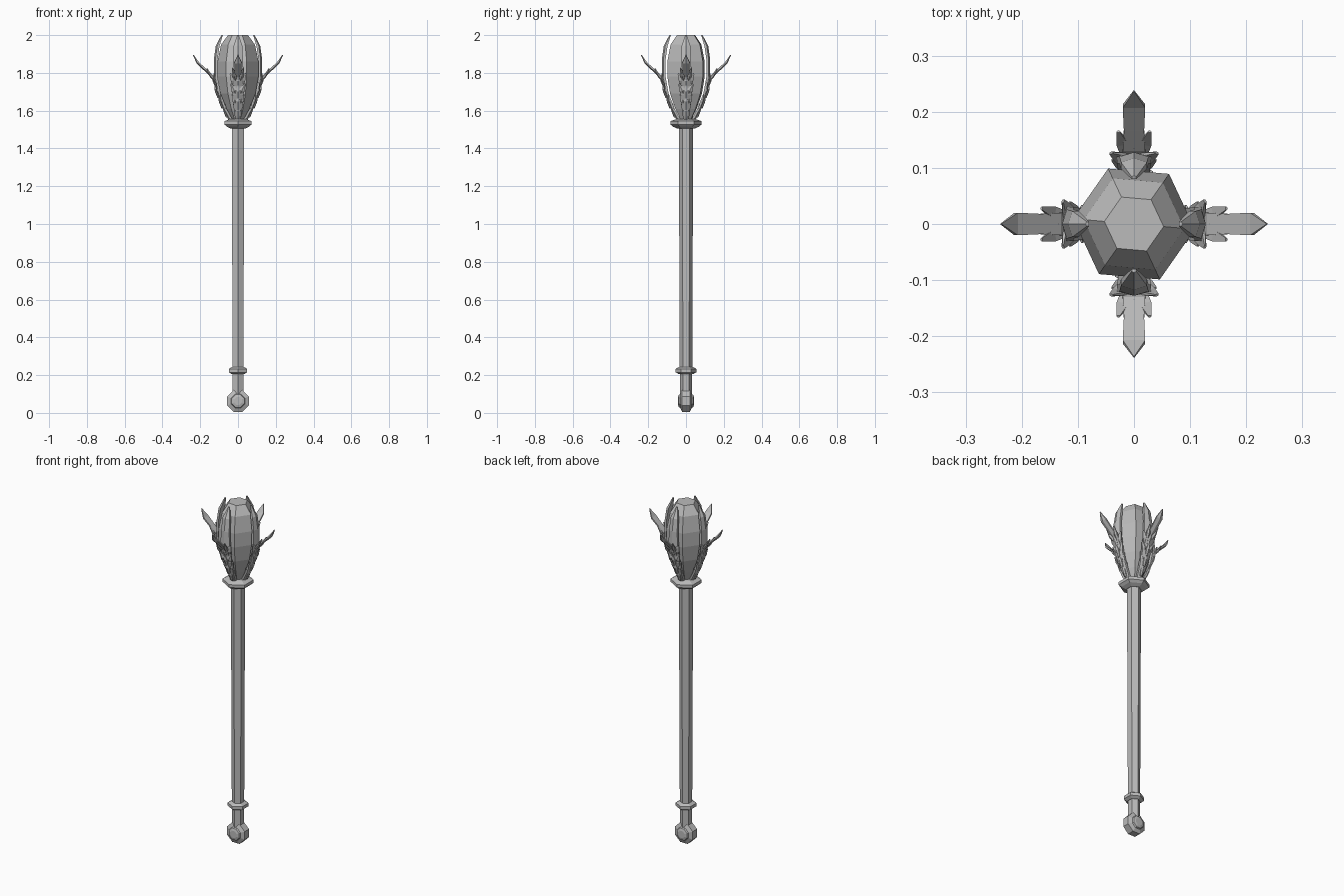
import bpy, bmesh, math
from mathutils import Vector, Matrix

cube = bpy.data.objects.get("Cube")
if cube:
    bpy.data.objects.remove(cube)

steel = bpy.data.materials.new("grey_steel")
steel.use_nodes = True
steel.diffuse_color = (0.5, 0.5, 0.5, 1)
steel.node_tree.nodes["Principled BSDF"].inputs["Base Color"].default_value = (0.5, 0.5, 0.5, 1)


def make_object(name, bm):
    bmesh.ops.recalc_face_normals(bm, faces=bm.faces)
    mesh = bpy.data.meshes.new(name)
    bm.to_mesh(mesh)
    bm.free()
    mesh.materials.append(steel)
    obj = bpy.data.objects.new(name, mesh)
    bpy.context.collection.objects.link(obj)
    return obj


def skin(bm, rings):
    """Bridge equal rings of points into a closed solid."""
    rows = [[bm.verts.new(p) for p in ring] for ring in rings]
    n = len(rows[0])
    for a, b in zip(rows, rows[1:]):
        for i in range(n):
            j = (i + 1) % n
            bm.faces.new((a[i], a[j], b[j], b[i]))
    bm.faces.new(rows[0])
    bm.faces.new(rows[-1])


def lathe(name, profile, sides=6, turn=90):
    bm = bmesh.new()
    angles = [math.radians(turn + 360 * i / sides) for i in range(sides)]
    skin(bm, [[(r * math.cos(a), r * math.sin(a), z) for a in angles]
              for r, z in profile])
    return make_object(name, bm)


def leaf(bm, path, thick):
    """Ridged blade along points of (outward, sideways, height, half width)."""
    pts = [Vector(p[:3]) for p in path]
    rings = []
    for i, p in enumerate(pts):
        t = pts[min(i + 1, len(pts) - 1)] - pts[max(i - 1, 0)]
        out = Vector((t.z, 0, -t.x)).normalized()
        side = out.cross(t).normalized()
        w = path[i][3]
        d = thick * (0.35 if i == len(pts) - 1 else 1)
        rings.append([p + side * (w * u) + out * (d * v) for u, v in
                      ((-1, 0), (-1, 0.6), (0, 1), (1, 0.6), (1, 0))])
    skin(bm, rings)


# Handle, collars and bulb
lathe("shaft", [(0.032, 0.09), (0.033, 0.22), (0.038, 1.53)])
lathe("lower_ring", [(0.038, 0.205), (0.055, 0.215), (0.055, 0.233), (0.038, 0.243)])
lathe("upper_collar", [(0.045, 1.505), (0.068, 1.515), (0.083, 1.527),
                       (0.083, 1.544), (0.05, 1.556)])
lathe("bulb", [(0.03, 1.55), (0.062, 1.61), (0.093, 1.69), (0.109, 1.78),
               (0.109, 1.86), (0.09, 1.95), (0.053, 2.0)], turn=-5)

# Pommel with a raised disc on its front and back
pommel = lathe("pommel", [(0.022, -0.042), (0.036, -0.038), (0.04, -0.03),
                          (0.062, -0.02), (0.062, 0.02), (0.04, 0.03),
                          (0.036, 0.038), (0.022, 0.042)], sides=8, turn=22.5)
pommel.data.transform(Matrix.Translation((0, 0, 0.063)) @ Matrix.Rotation(math.pi / 2, 4, 'X'))

# Four flanges, each a tall blade, an outward spike and overlapping scales
scales = [(0.044, 1.575, 0.012, 0.017), (0.068, 1.625, 0.017, 0.022),
          (0.089, 1.68, 0.02, 0.028), (0.101, 1.735, 0.022, 0.031)]
for k, name in enumerate(("left", "back", "right", "front")):
    spin = Matrix.Rotation(k * math.pi / 2, 4, 'Z')

    bm = bmesh.new()
    leaf(bm, [(0.03, 0, 1.555, 0.014), (0.06, 0, 1.61, 0.022), (0.092, 0, 1.69, 0.028),
              (0.108, 0, 1.78, 0.03), (0.108, 0, 1.87, 0.026), (0.098, 0, 1.94, 0.023),
              (0.08, 0, 2.0, 0.004)], 0.02)
    make_object(name + "_blade", bm).data.transform(spin)

    bm = bmesh.new()
    leaf(bm, [(0.108, 0, 1.735, 0.022), (0.13, 0, 1.785, 0.02), (0.165, 0, 1.818, 0.018),
              (0.207, 0, 1.857, 0.02), (0.235, 0, 1.897, 0.001)], 0.014)
    make_object(name + "_spike", bm).data.transform(spin)

    bm = bmesh.new()
    for r, z, s, w in scales:
        for m in (-1, 1):
            leaf(bm, [(r, m * s * 0.5, z, w * 0.4),
                      (r + 0.016, m * s, z + 0.03, w * 0.55),
                      (r + 0.024, m * (s + w * 0.6), z + 0.062, 0.004)], 0.012)
        leaf(bm, [(r + 0.012, 0, z - 0.01, 0.008), (r + 0.026, 0, z + 0.025, 0.012),
                  (r + 0.034, 0, z + 0.055, 0.002)], 0.008)
    # Small cuff scales at the root of the spike
    for m in (-1, 1):
        leaf(bm, [(0.118, m * 0.012, 1.765, 0.01), (0.14, m * 0.02, 1.79, 0.011),
                  (0.163, m * 0.028, 1.825, 0.003)], 0.014)
    make_object(name + "_scales", bm).data.transform(spin)
